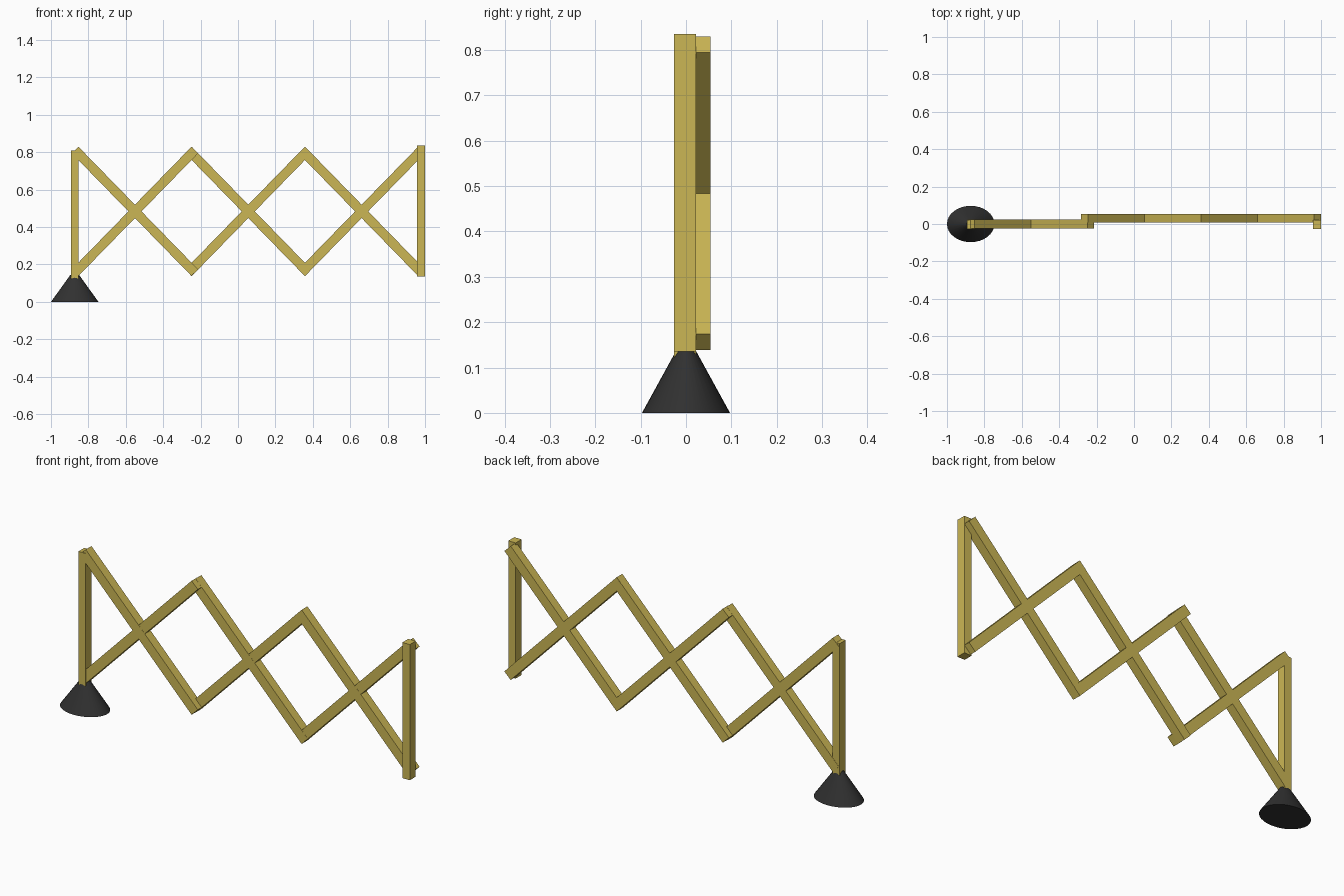
import bpy, math

if "Cube" in bpy.data.objects:
    bpy.data.objects.remove(bpy.data.objects["Cube"])


def material(name, color):
    m = bpy.data.materials.new(name)
    m.diffuse_color = color
    m.use_nodes = True
    m.node_tree.nodes["Principled BSDF"].inputs["Base Color"].default_value = m.diffuse_color
    return m


YELLOW = material("yellow_paint", (0.60, 0.47, 0.09, 1))
BLACK = material("black_rubber", (0.03, 0.03, 0.03, 1))


def bar(name, start, end, y, width, depth=0.048):
    """Square bar between two (x, z) points, lying in the plane y."""
    dx, dz = end[0] - start[0], end[1] - start[1]
    bpy.ops.mesh.primitive_cube_add(
        size=1,
        location=((start[0] + end[0]) / 2, y, (start[1] + end[1]) / 2),
        rotation=(0, -math.atan2(dz, dx), 0))
    ob = bpy.context.object
    ob.name = name
    ob.scale = (math.hypot(dx, dz), depth, width)
    bpy.ops.object.transform_apply(location=False, rotation=True, scale=True)
    ob.data.materials.append(YELLOW)
    return ob


# Cone foot, flattened front to back
bpy.ops.mesh.primitive_cone_add(vertices=32, radius1=1, radius2=0.18,
                                depth=0.145, location=(-0.873, 0, 0.0725))
foot = bpy.context.object
foot.name = "cone_foot"
foot.scale = (0.127, 0.097, 1)
bpy.ops.object.transform_apply(location=False, rotation=False, scale=True)
foot.data.materials.append(BLACK)
bpy.ops.object.shade_smooth_by_angle(angle=math.radians(40))

# Upright end posts
bar("left_post", (-0.873, 0.12), (-0.873, 0.81), -0.002, 0.04)
bar("right_post", (0.978, 0.135), (0.978, 0.835), -0.002, 0.042)

# Three crossed lattice pairs; the last two sit slightly further back
ZC, HX, HZ = 0.484, 0.32, 0.328
for i, (xc, y) in enumerate([(-0.551, 0.0), (0.055, 0.031), (0.661, 0.031)], 1):
    bar(f"falling_bar_{i}", (xc - HX, ZC + HZ), (xc + HX, ZC - HZ), y, 0.05, 0.047)
    bar(f"rising_bar_{i}", (xc - HX, ZC - HZ), (xc + HX, ZC + HZ), y, 0.05, 0.046)
